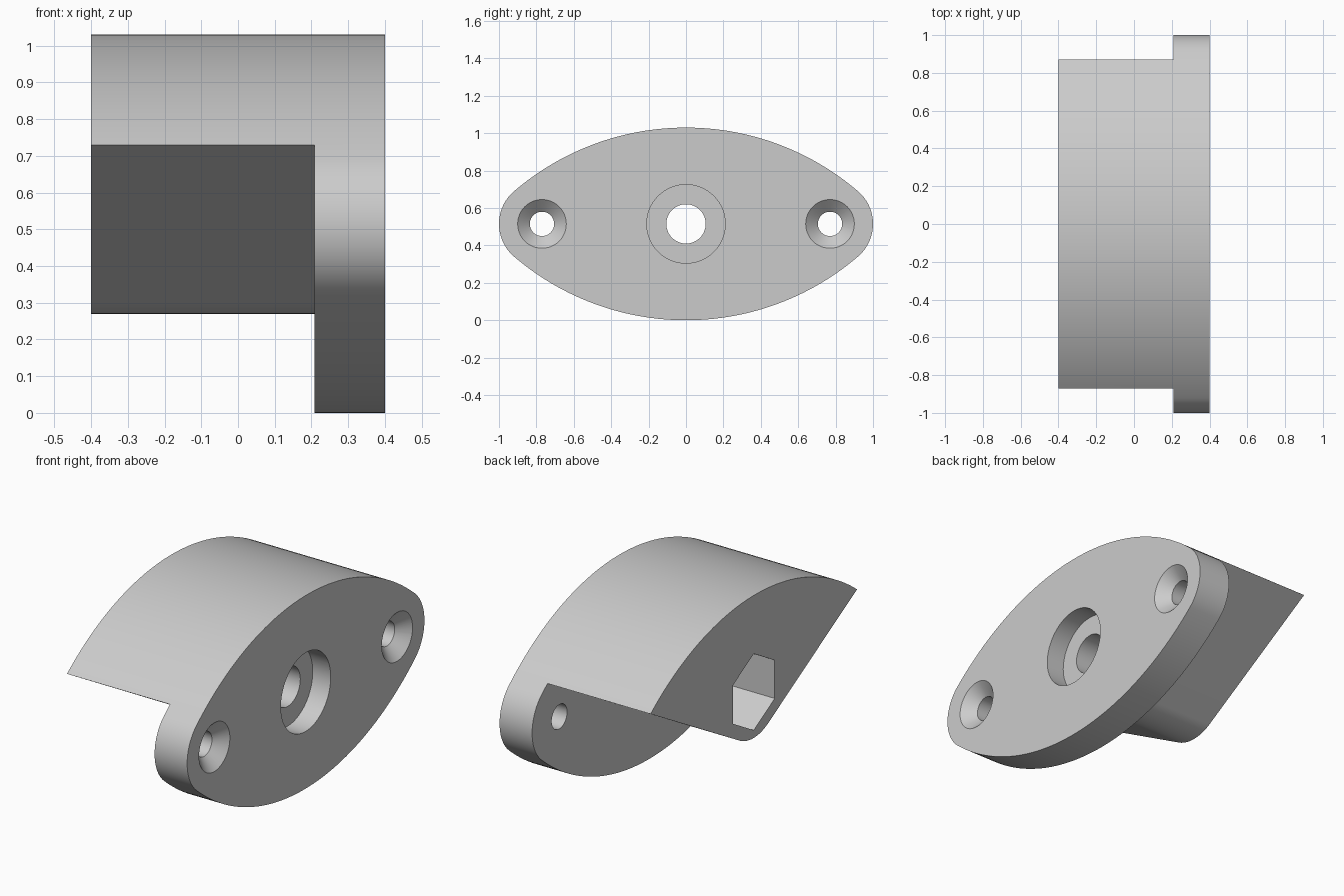
import bpy
import bmesh
from math import sin, cos, radians, atan2, acos, degrees, hypot

if "Cube" in bpy.data.objects:
    bpy.data.objects.remove(bpy.data.objects["Cube"], do_unlink=True)

CZ = 0.515           # height of the central axis
BACK, STEP, FACE = -0.4, 0.208, 0.4
SCREW_Y = 0.77

grey = bpy.data.materials.new("plain grey")
grey.use_nodes = True
grey.diffuse_color = (0.6, 0.6, 0.6, 1)
grey.node_tree.nodes["Principled BSDF"].inputs["Base Color"].default_value = (0.6, 0.6, 0.6, 1)


def arc(y, z, r, start, end, n):
    """Points of an arc in the YZ plane, both ends included."""
    angles = [radians(start + (end - start) * i / n) for i in range(n + 1)]
    return [(y + r * cos(a), z + r * sin(a)) for a in angles]


def circle(y, r, n=64):
    return arc(y, CZ, r, 0, 360, n)[:-1]


def loft(name, x0, profile0, x1, profile1=None):
    """Solid running along X from one profile to another."""
    bm = bmesh.new()
    rings = [[bm.verts.new((x, y, z)) for y, z in p]
             for x, p in ((x0, profile0), (x1, profile1 or profile0))]
    n = len(profile0)
    for ring in rings:
        bm.faces.new(ring)
    for i in range(n):
        j = (i + 1) % n
        bm.faces.new((rings[0][i], rings[0][j], rings[1][j], rings[1][i]))
    bmesh.ops.recalc_face_normals(bm, faces=bm.faces)
    mesh = bpy.data.meshes.new(name)
    bm.to_mesh(mesh)
    bm.free()
    mesh.materials.append(grey)
    obj = bpy.data.objects.new(name, mesh)
    bpy.context.collection.objects.link(obj)
    return obj


# Lens outline: two wide arcs tangent to a small rounded nose at each end
R, NOSE = 1.412, 0.23
drop = R - CZ
turn = degrees(atan2(drop, SCREW_Y))
lens = (arc(SCREW_Y, CZ, NOSE, -turn, turn, 24)
        + arc(0, CZ - drop, R, turn, 180 - turn, 64)[1:]
        + arc(-SCREW_Y, CZ, NOSE, 180 - turn, 180 + turn, 24)[1:]
        + arc(0, CZ + drop, R, 180 + turn, 360 - turn, 64)[1:-1])
body = loft("flanged_body", BACK, lens, FACE)

# Underside relief: straight flanks tangent to a rounded keel
KEEL, tip_y, tip_z = 0.245, 0.87, 0.73
low = degrees(atan2(tip_z - CZ, tip_y) - acos(KEEL / hypot(tip_y, tip_z - CZ)))
keel = arc(0, CZ, KEEL, 180 - low, 360 + low, 24)
ty, tz = keel[-1]
far_z = tz + (1.2 - ty) * (tip_z - tz) / (tip_y - ty)
relief = [(-1.2, far_z)] + keel + [(1.2, far_z), (1.2, -0.3), (-1.2, -0.3)]

# Cutters: relief, bolt hole, round counterbore, hexagonal pocket
cutters = [
    loft("relief_cutter", BACK - 0.1, relief, STEP),
    loft("bolt_hole_cutter", BACK - 0.1, circle(0, 0.105), FACE + 0.1),
    loft("counterbore_cutter", FACE - 0.106, circle(0, 0.21), FACE + 0.1),
    loft("hex_pocket_cutter", BACK - 0.1, arc(0, CZ, 0.204, 30, 330, 5), 0.0),
]
# Countersunk screw holes
for side, y in (("left", -SCREW_Y), ("right", SCREW_Y)):
    cutters.append(loft(side + "_screw_hole_cutter", STEP - 0.1, circle(y, 0.065, 48), FACE + 0.1))
    cutters.append(loft(side + "_countersink_cutter", FACE - 0.06, circle(y, 0.065, 48),
                        FACE + 0.01, circle(y, 0.141, 48)))

for cutter in cutters:
    mod = body.modifiers.new(cutter.name, "BOOLEAN")
    mod.operation = "DIFFERENCE"
    mod.solver = "EXACT"
    mod.object = cutter

# Bake the cuts, then drop the cutters
bpy.context.view_layer.update()
bpy.ops.object.select_all(action="DESELECT")
body.select_set(True)
bpy.context.view_layer.objects.active = body
for mod in list(body.modifiers):
    bpy.ops.object.modifier_apply(modifier=mod.name)
for cutter in cutters:
    bpy.data.objects.remove(cutter, do_unlink=True)
bpy.ops.object.shade_smooth_by_angle(angle=radians(25))
